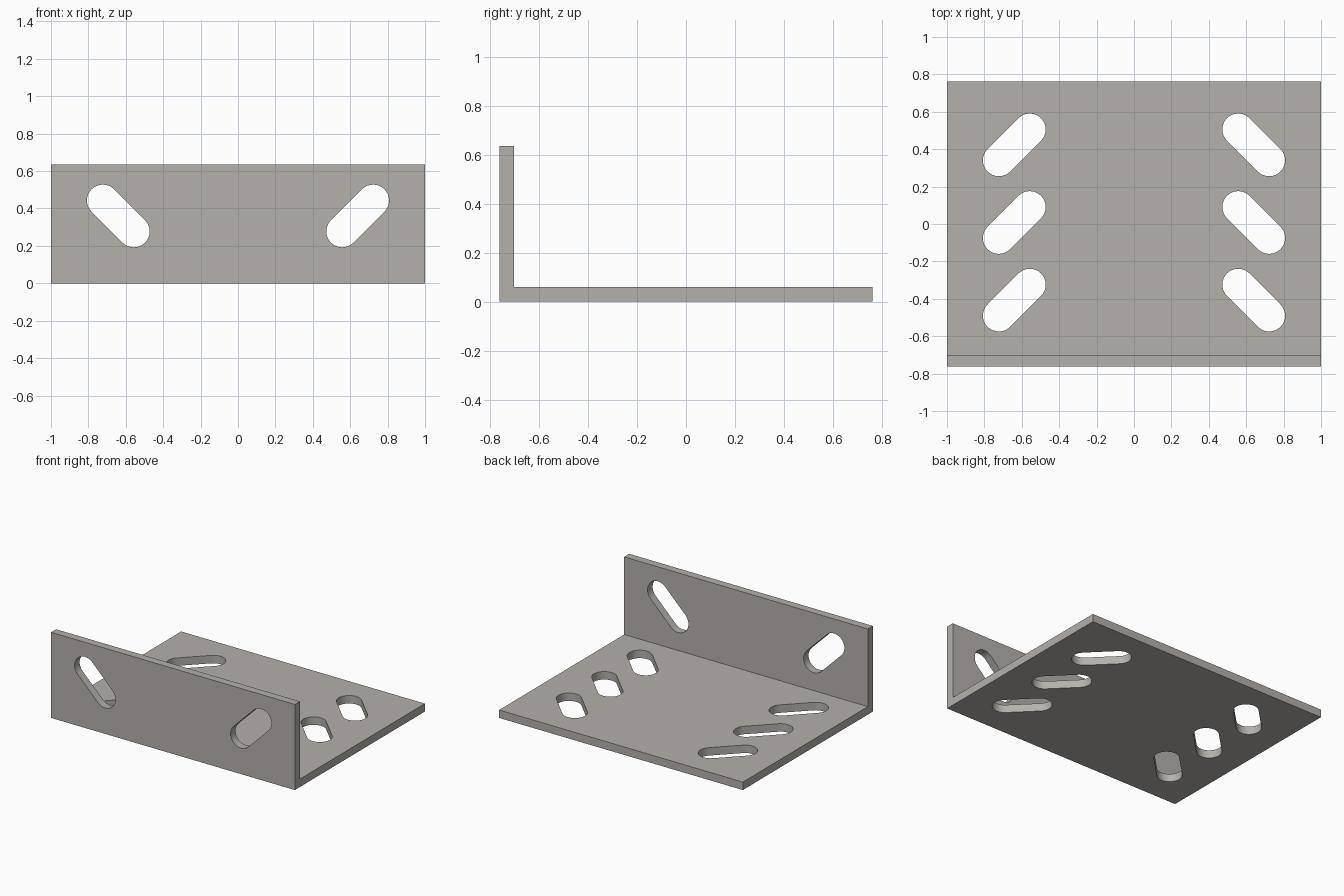
import bpy
import bmesh
from math import pi, sin, cos
from mathutils import Matrix, Vector

cube = bpy.data.objects.get("Cube")
if cube:
    bpy.data.objects.remove(cube, do_unlink=True)

HALF_X, HALF_Y, HEIGHT, THICK = 1.0, 0.762, 0.635, 0.059
SLOT_X, SLOT_R, SLOT_HALF = 0.64, 0.085, 0.117
ARC_STEPS = 16

steel = bpy.data.materials.new("warm grey steel")
steel.use_nodes = True
colour = (0.46, 0.44, 0.41, 1)
steel.diffuse_color = colour
steel.node_tree.nodes["Principled BSDF"].inputs["Base Color"].default_value = colour


def extrude_profile(bm, points, offset):
    """Make a closed prism from a planar outline."""
    face = bm.faces.new([bm.verts.new(p) for p in points])
    result = bmesh.ops.extrude_face_region(bm, geom=[face])
    moved = [v for v in result["geom"] if isinstance(v, bmesh.types.BMVert)]
    bmesh.ops.translate(bm, verts=moved, vec=offset)


def finish(bm, name):
    bmesh.ops.recalc_face_normals(bm, faces=bm.faces)
    mesh = bpy.data.meshes.new(name)
    bm.to_mesh(mesh)
    bm.free()
    mesh.materials.append(steel)
    obj = bpy.data.objects.new(name, mesh)
    bpy.context.collection.objects.link(obj)
    return obj


def add_slot(bm, placement):
    """Rounded slot lying along local x, cutting along local z."""
    outline = []
    for side in (1, -1):
        for i in range(ARC_STEPS + 1):
            a = pi * (i / ARC_STEPS - 0.5)
            p = Vector((SLOT_HALF + SLOT_R * cos(a), SLOT_R * sin(a), -0.1)) 
            outline.append(placement @ Vector((p.x * side, p.y * side, p.z)))
    extrude_profile(bm, outline, placement.to_3x3() @ Vector((0, 0, 0.2)))


# L-shaped bracket: base plate and upright front flange
bm = bmesh.new()
inner = THICK - HALF_Y
section = [(-HALF_Y, 0), (HALF_Y, 0), (HALF_Y, THICK),
           (inner, THICK), (inner, HEIGHT), (-HALF_Y, HEIGHT)]
extrude_profile(bm, [(-HALF_X, y, z) for y, z in section], (2 * HALF_X, 0, 0))
bracket = finish(bm, "angle_bracket")

# Mirrored diagonal slots: three pairs in the base, one pair in the flange
bm = bmesh.new()
for side in (-1, 1):
    for y in (-0.407, 0.008, 0.423):
        add_slot(bm, Matrix.Translation((side * SLOT_X, y, THICK / 2))
                 @ Matrix.Rotation(-side * pi / 4, 4, 'Z'))
    add_slot(bm, Matrix.Translation((side * SLOT_X, THICK / 2 - HALF_Y, 0.36))
             @ Matrix.Rotation(pi / 2, 4, 'X')
             @ Matrix.Rotation(side * pi / 4, 4, 'Z'))
cutter = finish(bm, "slot_cutter")
cutter.hide_render = True

# Cut the slots, apply, and drop the cutter
bpy.ops.object.select_all(action='DESELECT')
bpy.context.view_layer.objects.active = bracket
bracket.select_set(True)
cut = bracket.modifiers.new("slots", 'BOOLEAN')
cut.operation = 'DIFFERENCE'
cut.solver = 'EXACT'
cut.object = cutter
bpy.ops.object.modifier_apply(modifier=cut.name)
bpy.data.objects.remove(cutter, do_unlink=True)
bpy.ops.object.shade_smooth_by_angle(angle=pi / 6)
